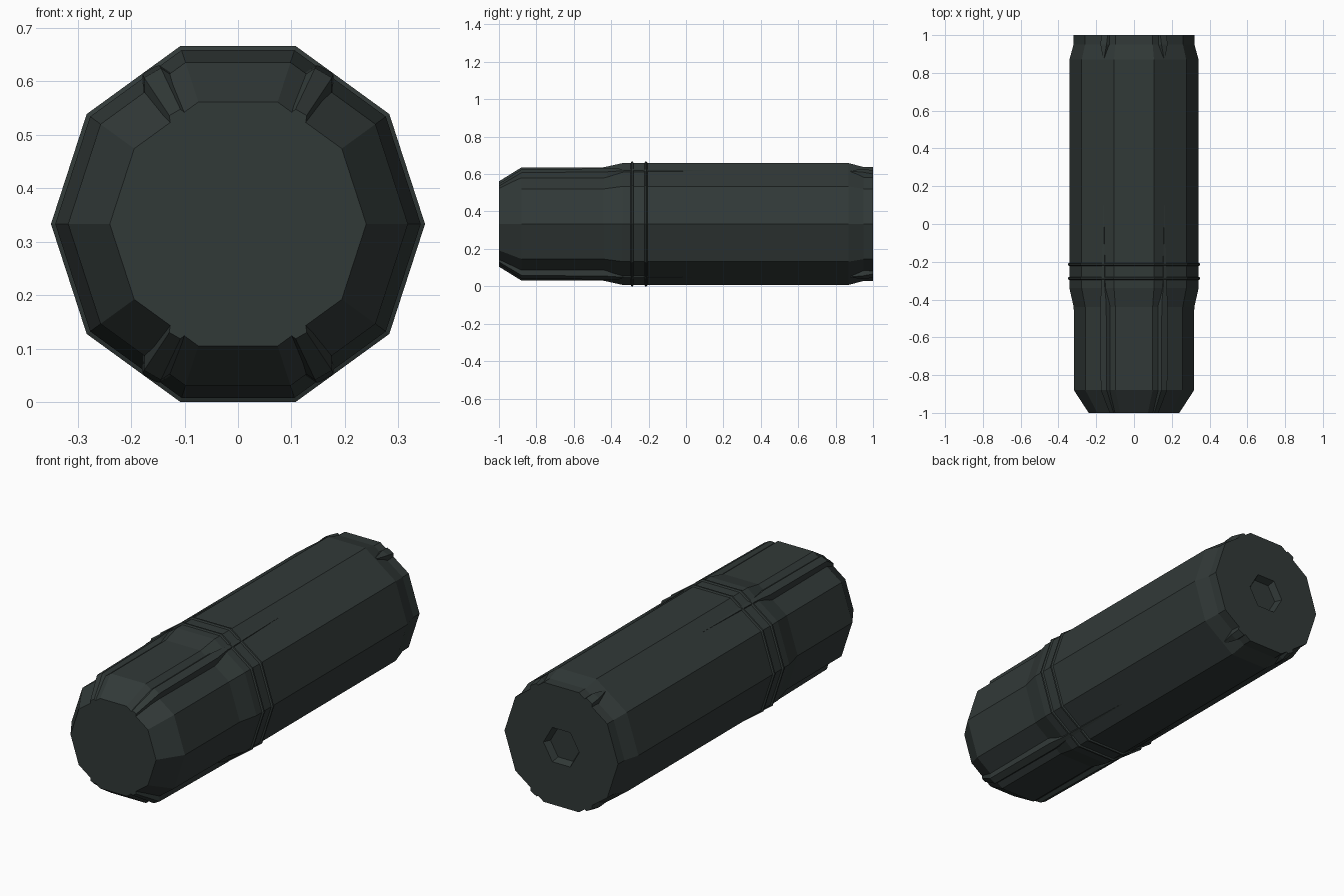
import bpy, bmesh, math
from mathutils import Vector

if "Cube" in bpy.data.objects:
    bpy.data.objects.remove(bpy.data.objects["Cube"])

CZ = 0.333  # height of the long axis
mat = bpy.data.materials.new("dark_green_grey")
mat.diffuse_color = (0.031, 0.041, 0.039, 1)
mat.use_nodes = True
mat.node_tree.nodes["Principled BSDF"].inputs["Base Color"].default_value = mat.diffuse_color


def loft(name, sections):
    """Join closed (x, y, z) sections with quads and cap both ends."""
    bm = bmesh.new()
    rings = [[bm.verts.new(p) for p in s] for s in sections]
    n = len(rings[0])
    for a, b in zip(rings, rings[1:]):
        for i in range(n):
            j = (i + 1) % n
            bm.faces.new((a[i], a[j], b[j], b[i]))
    bm.faces.new(rings[0])
    bm.faces.new(rings[-1])
    bmesh.ops.recalc_face_normals(bm, faces=bm.faces)
    me = bpy.data.meshes.new(name)
    bm.to_mesh(me)
    bm.free()
    me.materials.append(mat)
    ob = bpy.data.objects.new(name, me)
    bpy.context.collection.objects.link(ob)
    return ob


def ngon(n, r, y, turn=0):
    return [(r * math.cos(turn + i * math.tau / n), y,
             CZ + r * math.sin(turn + i * math.tau / n)) for i in range(n)]


# ten-sided body with tapered ends and two thin raised bands
profile = [(-1, .24), (-.88, .318), (-.44, .319), (-.34, .342),
           (-.296, .342), (-.292, .35), (-.284, .35), (-.28, .342),
           (-.222, .342), (-.218, .35), (-.21, .35), (-.206, .342),
           (.87, .342), (.95, .32), (1, .319)]
body = loft("body", [ngon(10, r, y) for y, r in profile])

# shallow hexagonal socket in the back face
cutter = loft("socket_cutter", [ngon(6, .085, .965), ngon(6, .105, 1.01)])
cutter.hide_render = True
cutter.hide_viewport = True
mod = body.modifiers.new("socket", 'BOOLEAN')
mod.operation = 'DIFFERENCE'
mod.solver = 'EXACT'
mod.object = cutter


def rib(name, angle, stations):
    """Trapezoid rib along y; stations are (y, top radius, top half width, base half width)."""
    out = Vector((math.cos(angle), 0, math.sin(angle)))
    side = Vector((-math.sin(angle), 0, math.cos(angle)))
    secs = []
    for y, r, wt, wb in stations:
        c = Vector((0, y, CZ))
        secs.append([c + out * (r - .06) - side * wb, c + out * r - side * wt,
                     c + out * r + side * wt, c + out * (r - .06) + side * wb])
    loft(name, secs)


# four diagonal ribs on the front grip, and four short tapered ones at the back
for sx, sz, tag in ((1, 1, "upper_right"), (-1, 1, "upper_left"),
                    (1, -1, "lower_right"), (-1, -1, "lower_left")):
    a = math.atan2(sz * math.sin(math.radians(60.5)), sx * math.cos(math.radians(60.5)))
    rib("front_rib_" + tag, a, [(-1, .240, .012, .035), (-.88, .325, .018, .05),
                                (-.42, .331, .018, .05), (-.33, .333, .01, .03),
                                (.1, .3275, .002, .02)])
    rib("rear_rib_" + tag, a, [(.88, .327, .004, .02), (.95, .328, .018, .045),
                               (1, .318, .02, .045)])
